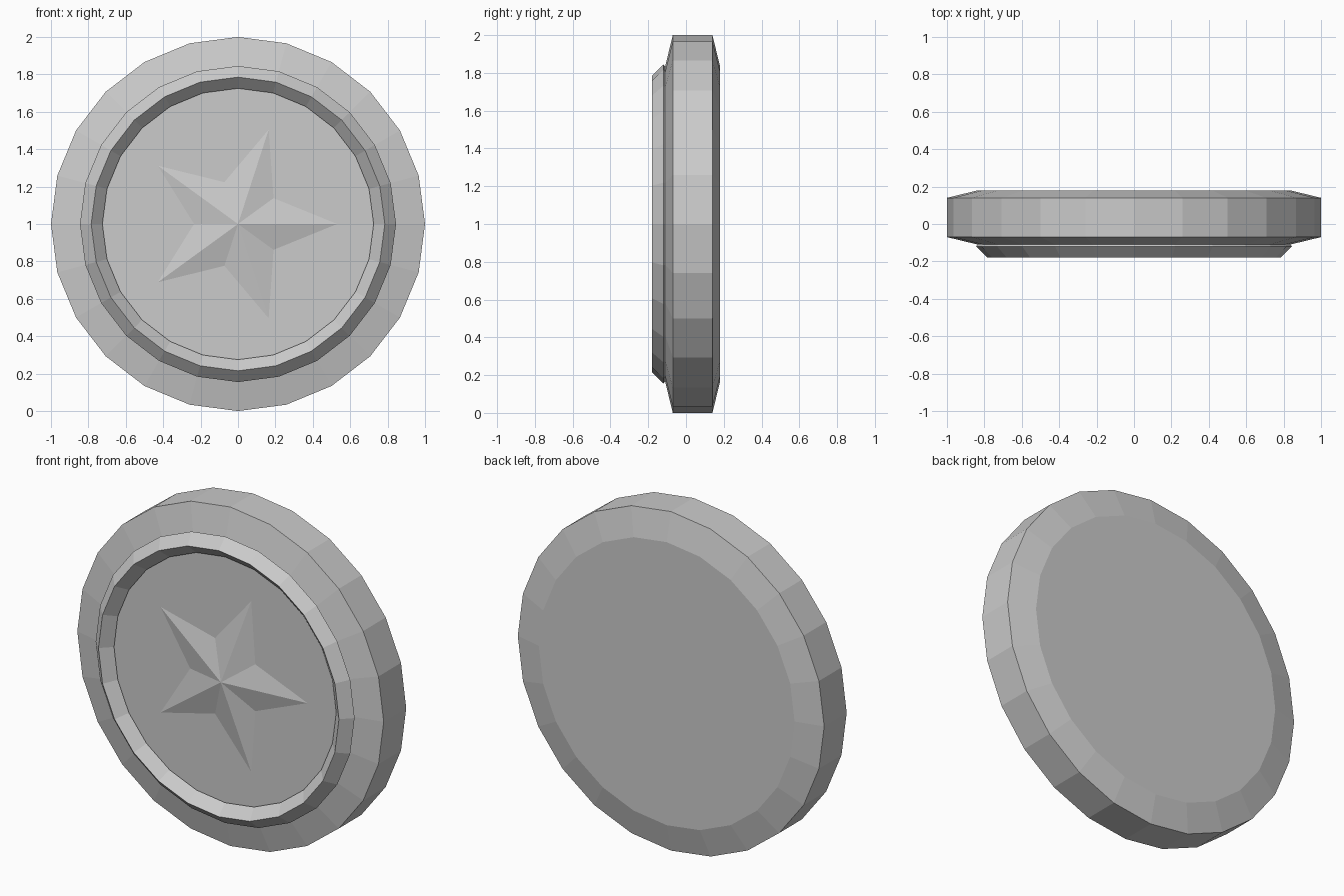
import bpy, bmesh
from math import cos, sin, pi

if "Cube" in bpy.data.objects:
    bpy.data.objects.remove(bpy.data.objects["Cube"])

SIDES = 24
CENTRE_Z = 1.0

grey = bpy.data.materials.new("plain grey")
grey.diffuse_color = (0.6, 0.6, 0.6, 1)
grey.use_nodes = True
grey.node_tree.nodes["Principled BSDF"].inputs["Base Color"].default_value = grey.diffuse_color


def finish(name, bm):
    bmesh.ops.recalc_face_normals(bm, faces=bm.faces[:])
    mesh = bpy.data.meshes.new(name)
    bm.to_mesh(mesh)
    bm.free()
    mesh.materials.append(grey)
    obj = bpy.data.objects.new(name, mesh)
    bpy.context.collection.objects.link(obj)
    return obj


def polar(bm, radius, angle, y):
    return bm.verts.new((radius * cos(angle), y, CENTRE_Z + radius * sin(angle)))


def lathe(name, profile, closed):
    """Turn (radius, y) points about the y axis; open profiles get end caps."""
    bm = bmesh.new()
    rings = [[polar(bm, r, 2 * pi * i / SIDES, y) for i in range(SIDES)]
             for r, y in profile]
    pairs = list(zip(rings, rings[1:]))
    if closed:
        pairs.append((rings[-1], rings[0]))
    else:
        bm.faces.new(rings[0])
        bm.faces.new(rings[-1])
    for a, b in pairs:
        for i in range(SIDES):
            j = (i + 1) % SIDES
            bm.faces.new((a[i], a[j], b[j], b[i]))
    return finish(name, bm)


# Coin body with chamfered rims
lathe("coin_body", [(0.835, -0.11), (1.0, -0.07), (1.0, 0.14), (0.835, 0.18)], False)

# Raised ring with a diamond cross-section
lathe("raised_ring", [(0.845, -0.12), (0.785, -0.18), (0.725, -0.12), (0.785, -0.06)], True)

# Faceted five-pointed star, one point towards +x
bm = bmesh.new()
apex = bm.verts.new((0, -0.16, CENTRE_Z))
rim = [polar(bm, 0.235 if i % 2 else 0.53, i * pi / 5, -0.11) for i in range(10)]
for i in range(10):
    bm.faces.new((apex, rim[i], rim[(i + 1) % 10]))
star = finish("star", bm)
# Make sure the open star faces the front
if star.data.polygons[0].normal.y > 0:
    star.data.flip_normals()
